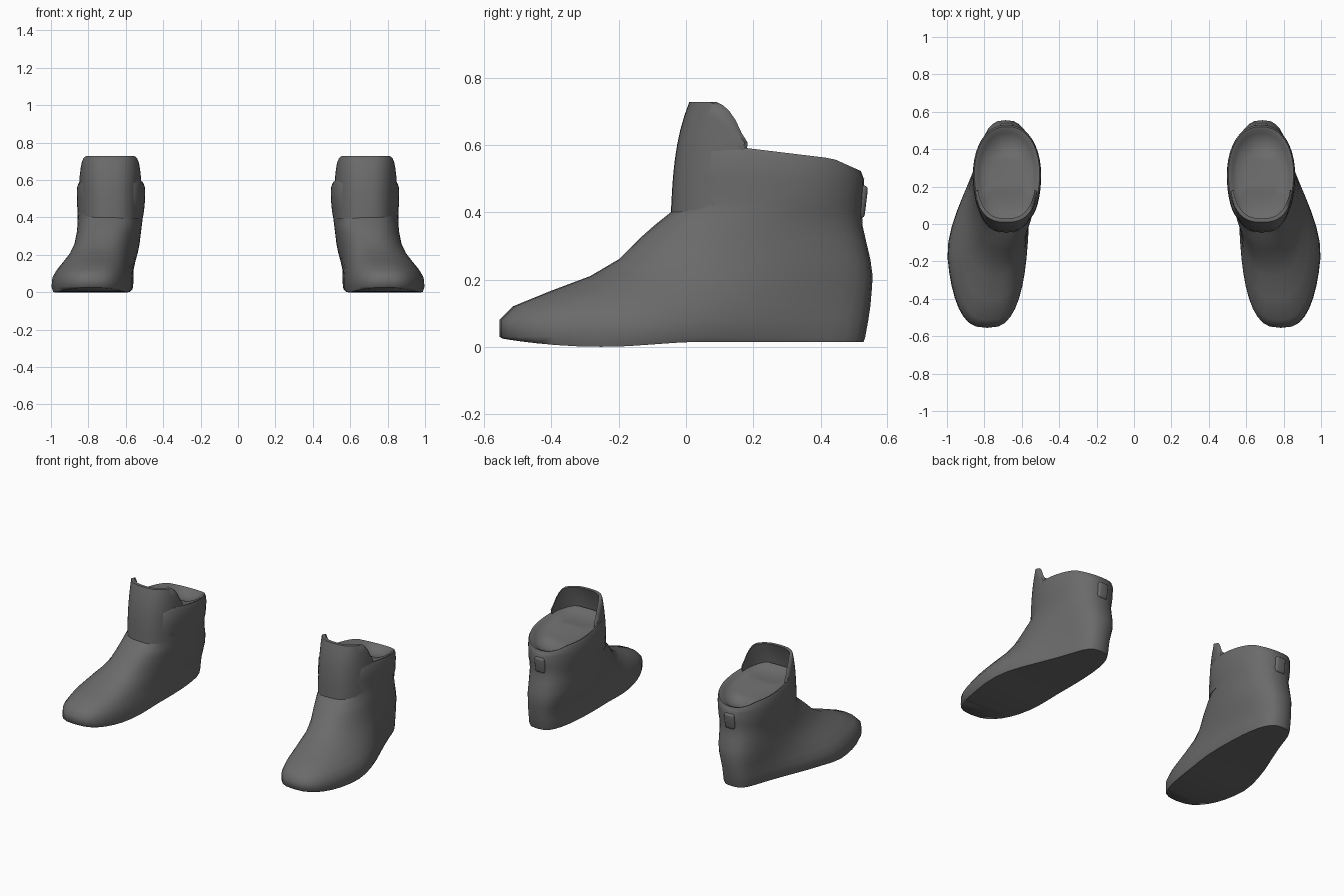
import bpy, bmesh, math

if "Cube" in bpy.data.objects:
    bpy.data.objects.remove(bpy.data.objects["Cube"])

N = 40  # points around each boot section

dark = bpy.data.materials.new("dark_grey")
dark.diffuse_color = (0.145, 0.145, 0.145, 1)
dark.use_nodes = True
dark.node_tree.nodes["Principled BSDF"].inputs["Base Color"].default_value = dark.diffuse_color


def clamp(v):
    return max(0.0, min(1.0, v))


def smooth(v):
    v = clamp(v)
    return v * v * (3 - 2 * v)


def finish(name, bm, angle=60):
    """Turn a bmesh into a smooth-shaded object mirrored to the other foot."""
    bmesh.ops.recalc_face_normals(bm, faces=bm.faces)
    me = bpy.data.meshes.new(name)
    bm.to_mesh(me)
    bm.free()
    me.materials.append(dark)
    ob = bpy.data.objects.new(name, me)
    bpy.context.collection.objects.link(ob)
    bpy.ops.object.select_all(action='DESELECT')
    ob.select_set(True)
    bpy.context.view_layer.objects.active = ob
    bpy.ops.object.shade_smooth_by_angle(angle=math.radians(angle))
    ob.modifiers.new("other_foot", 'MIRROR').use_mirror_merge = False
    return ob


def bridge(bm, a, b, closed=True):
    n = len(a)
    for i in range(n if closed else n - 1):
        j = (i + 1) % n
        bm.faces.new((a[i], a[j], b[j], b[i]))


def cap(bm, ring):
    """Fill a left/right symmetric ring with strips across its width."""
    n, h = len(ring), len(ring) // 2
    bm.faces.new((ring[0], ring[1], ring[n - 1]))
    for i in range(1, h - 1):
        bm.faces.new((ring[i], ring[i + 1], ring[n - i - 1], ring[n - i]))
    bm.faces.new((ring[h - 1], ring[h], ring[h + 1]))


def section(z, yf, yb, cf, wf, cb, wb):
    """Boot outline at height z, blending ball-of-foot and heel widths."""
    pts = []
    # roundness: blunt toe, rounder instep, squarer collar front
    pf = 0.70 + 0.10 * clamp((z - 0.1) / 0.12) if z < 0.42 else 0.5
    pb = 0.62 + 0.24 * clamp(z / 0.5)
    for i in range(N):
        t = 2 * math.pi * i / N
        y = (yf + yb) / 2 - (yb - yf) / 2 * math.cos(t)
        b = smooth((y + 0.2) / 0.66)
        s = math.sin(t)
        p = pf + (pb - pf) * smooth((1 - math.cos(t)) / 2)
        x = cf + (cb - cf) * b + math.copysign(abs(s) ** p, s) * (wf + (wb - wf) * b)
        zz = z
        if z < 0.01:    # toe spring and slightly raised heel
            zz += 0.025 * clamp((-0.25 - y) / 0.3) ** 2 + 0.014 * clamp((y + 0.2) / 0.2)
        if z > 0.53:    # collar slopes down to the heel
            zz -= 0.04 * clamp((y - 0.12) / 0.33) + 0.04 * clamp((y - 0.44) / 0.09)
        pts.append((x, y, zz))
    return pts


# boot body: height, front y, back y, front centre/half width, heel centre/half width
rows = [
    (0.00, -0.545, 0.528, .784, .212, .697, .146),
    (0.03, -0.555, 0.533, .786, .219, .697, .152),
    (0.08, -0.555, 0.542, .784, .216, .696, .154),
    (0.12, -0.515, 0.548, .776, .202, .695, .156),
    (0.165, -0.405, 0.552, .760, .188, .690, .160),
    (0.21, -0.285, 0.555, .742, .178, .686, .165),
    (0.26, -0.200, 0.548, .724, .172, .682, .168),
    (0.32, -0.140, 0.534, .708, .170, .681, .170),
    (0.36, -0.095, 0.525, .699, .172, .680, .172),
    (0.40, -0.045, 0.523, .691, .174, .680, .174),
    (0.43, 0.000, 0.525, .683, .180, .680, .177),
    (0.50, 0.000, 0.530, .679, .188, .679, .181),
    (0.58, 0.005, 0.528, .679, .184, .679, .180),
    (0.598, 0.015, 0.520, .679, .174, .679, .174),
]
bm = bmesh.new()
rings = [[bm.verts.new(p) for p in section(*r)] for r in rows]
# soft inner lip and shallow filled opening
rim = section(*rows[-1])
for scale, drop in ((0.94, 0.004), (0.86, 0.018), (0.74, 0.030), (0.5, 0.036)):
    rings.append([bm.verts.new((0.679 + (x - 0.679) * scale,
                                0.27 + (y - 0.27) * scale, z - drop))
                  for x, y, z in rim])
for a, b in zip(rings, rings[1:]):
    bridge(bm, a, b)
cap(bm, rings[0])
cap(bm, rings[-1])
finish("boot_body", bm)

# tongue: curved shell wrapping the front of the ankle, rounded at its top corners
bm = bmesh.new()
M, LEVELS = 24, 8
rings = []
for k in range(LEVELS + 1):
    f = k / LEVELS
    ring = []
    for i in range(M + 1):
        t = math.radians(-82 + 164 * i / M)
        yf = -0.045 + 0.015 * f + 0.04 * f ** 3
        y = 0.20 - (0.20 - yf) * math.cos(t)
        x = 0.683 + 0.166 * math.copysign(abs(math.sin(t)) ** 0.75, t)
        top = 0.728 - 0.12 * clamp((y - 0.065) / 0.1) ** 1.8
        ring.append(bm.verts.new((x, y, 0.395 + (top - 0.395) * f)))
    rings.append(ring)
for a, b in zip(rings, rings[1:]):
    bridge(bm, a, b, closed=False)
# inner side of the tongue
inner = [[bm.verts.new((0.683 + (v.co.x - 0.683) * 0.92,
                        v.co.y + 0.02 * clamp((0.22 - v.co.y) / 0.1), v.co.z))
          for v in r] for r in rings]
for a, b in zip(inner, inner[1:]):
    bridge(bm, a, b, closed=False)
bridge(bm, rings[-1], inner[-1], closed=False)
bridge(bm, rings[0], inner[0], closed=False)
for e in (0, -1):
    bridge(bm, [r[e] for r in rings], [r[e] for r in inner], closed=False)
finish("tongue", bm)

# small pull tab on the back of the heel
bm = bmesh.new()
bmesh.ops.create_cube(bm, size=1)
for v in bm.verts:
    out = 0.5 + v.co.z
    v.co = (0.68 + v.co.x * 0.07, 0.510 + v.co.y * 0.04 + 0.012 * out, 0.43 + v.co.z * 0.10)
bmesh.ops.bevel(bm, geom=list(bm.edges), offset=0.014, segments=3,
                profile=0.5, affect='EDGES')
finish("heel_tab", bm)
